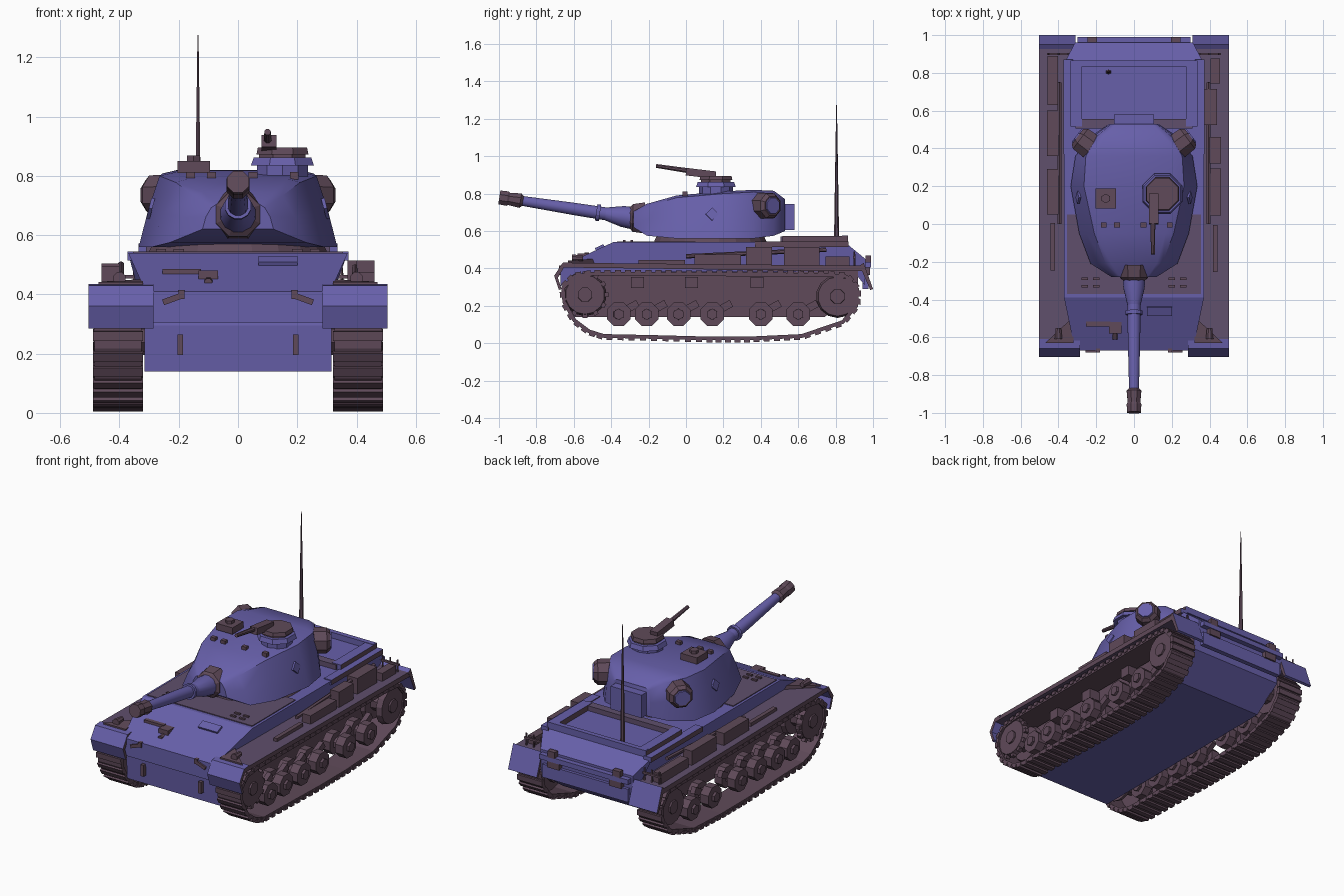
import bpy, bmesh, math
from mathutils import Vector, Matrix


def material(name, rgb):
    m = bpy.data.materials.new(name)
    m.diffuse_color = (*rgb, 1)
    return m


BLUE = material("slate blue armour", (0.135, 0.115, 0.40))
BROWN = material("dull brown metal", (0.115, 0.068, 0.10))
MID = material("violet brown plate", (0.115, 0.078, 0.15))


def finish(name, bm, mat, smooth=0):
    bmesh.ops.recalc_face_normals(bm, faces=bm.faces)
    me = bpy.data.meshes.new(name)
    bm.to_mesh(me)
    bm.free()
    me.materials.append(mat)
    ob = bpy.data.objects.new(name, me)
    bpy.context.collection.objects.link(ob)
    if smooth:
        bpy.ops.object.select_all(action='DESELECT')
        bpy.context.view_layer.objects.active = ob
        ob.select_set(True)
        bpy.ops.object.shade_smooth_by_angle(angle=math.radians(smooth))
    return ob


def loft(name, rings, mat, smooth=0, cap=True, closed=False):
    bm = bmesh.new()
    vs = [[bm.verts.new(p) for p in r] for r in rings]
    n = len(vs[0])
    for a, b in list(zip(vs, vs[1:])) + ([(vs[-1], vs[0])] if closed else []):
        for i in range(n):
            bm.faces.new((a[i], a[(i + 1) % n], b[(i + 1) % n], b[i]))
    if cap:
        bm.faces.new(vs[0])
        bm.faces.new(vs[-1])
    return finish(name, bm, mat, smooth)


def prism(name, profile, x0, x1, mat):
    return loft(name, [[(x, y, z) for y, z in profile] for x in (x0, x1)], mat)


def box(name, c, s, mat, rot=(0, 0, 0)):
    bm = bmesh.new()
    bmesh.ops.create_cube(bm, size=1, matrix=Matrix.Diagonal((*s, 1)))
    ob = finish(name, bm, mat)
    ob.location, ob.rotation_euler = c, rot
    return ob


def brown_sides(ob):
    """Faces looking sideways become brown."""
    ob.data.materials.append(BROWN)
    for f in ob.data.polygons:
        f.material_index = int(abs(f.normal.x) > 0.8)


def tube(name, stations, mat, n=10, smooth=0):
    """Round part through (point, radius) stations along one straight axis."""
    pts = [(Vector(p), r) for p, r in stations]
    d = pts[-1][0] - pts[0][0]
    q = d.to_track_quat('Z', 'Y')
    ang = [2 * math.pi * (i + 0.5) / n for i in range(n)]
    rings = [[p + q @ Vector((r * math.cos(a), r * math.sin(a), 0)) for a in ang] for p, r in pts]
    return loft(name, rings, mat, smooth)


# Lower hull: blue belly and nose, brown sides
brown_sides(prism("lower_hull", [(-0.63, 0.295), (-0.62, 0.14), (0.74, 0.14), (0.92, 0.27), (0.92, 0.42),
                                 (-0.6, 0.42)], -0.315, 0.315, BLUE))

# Upper hull with narrowed nose and sloped sides
up = prism("upper_hull", [(-0.67, 0.305), (-0.67, 0.41), (-0.39, 0.54), (0.85, 0.54), (0.96, 0.45), (0.955, 0.31),
                          (0.90, 0.38), (-0.5, 0.38)], -0.39, 0.39, BLUE)
for v in up.data.vertices:
    if v.co.y < -0.6 or (v.co.y > 0.8 and v.co.z < 0.5):
        v.co.x *= 0.8
    elif v.co.z > 0.5:
        v.co.x *= 0.95
box("front_deck_plate", (0, -0.16, 0.541), (0.71, 0.42, 0.008), MID)
# Engine deck frame
for s in (-1, 1):
    brown_sides(box("engine_deck_rail", (s * 0.305, 0.69, 0.555), (0.06, 0.35, 0.035), BLUE))
    brown_sides(box("side_vent_plate", (s * 0.348, 0.62, 0.53), (0.05, 0.5, 0.03), BLUE))
box("engine_deck_front_bar", (0, 0.53, 0.555), (0.62, 0.05, 0.03), MID)
box("engine_deck_rear_bar", (0, 0.85, 0.555), (0.66, 0.03, 0.04), BLUE)
box("rear_ledge", (0, 0.965, 0.42), (0.60, 0.05, 0.03), BLUE)
box("rear_plate_band", (0, 0.96, 0.33), (0.58, 0.03, 0.08), BLUE)

# Track path and running gear
PATH = [(-0.44, 0.035), (-0.2, 0.03), (0.1, 0.022), (0.35, 0.022), (0.62, 0.035), (0.84, 0.11), (0.915, 0.2),
        (0.92, 0.29), (0.86, 0.36), (0.75, 0.37), (-0.5, 0.375), (-0.6, 0.36), (-0.66, 0.30), (-0.655, 0.22),
        (-0.6, 0.12), (-0.52, 0.06)]
segs = [(Vector(a), Vector(b)) for a, b in zip(PATH, PATH[1:] + PATH[:1])]
for s in (-1, 1):
    rings = []
    for (a0, a), (_, b) in zip(segs[-1:] + segs[:-1], segs):
        t = (b - a0).normalized()
        nrm = Vector((t.y, -t.x))
        o, i = a + nrm * 0.006, a - nrm * 0.014
        rings.append([(s * x, p.x, p.y) for x, p in ((0.325, o), (0.485, o), (0.485, i), (0.325, i))])
    loft("track_belt", rings, BROWN, cap=False, closed=True)
    # Raised links
    bm = bmesh.new()
    for a, b in segs:
        d = b - a
        n = max(1, round(d.length / 0.055))
        for k in range(n):
            p = a + d * (k + 0.5) / n
            nrm = Vector((d.y, -d.x)).normalized() * 0.006
            m = (Matrix.Translation((s * 0.405, p.x + nrm.x, p.y + nrm.y))
                 @ Matrix.Rotation(math.atan2(d.y, d.x), 4, 'X') @ Matrix.Diagonal((0.168, 0.032, 0.022, 1)))
            bmesh.ops.create_cube(bm, size=1, matrix=m)
    finish("track_links", bm, BROWN)
    # Road wheels and swing arms
    for y in (-0.36, -0.21, -0.04, 0.14, 0.40, 0.60):
        for x0, x1 in ((0.335, 0.385), (0.42, 0.475)):
            tube("road_wheel", [((s * x0, y, 0.155), 0.068), ((s * x1, y, 0.155), 0.068)], BROWN, 8)
        tube("wheel_hub", [((s * 0.32, y, 0.155), 0.035), ((s * 0.49, y, 0.155), 0.03)], BROWN, 6)
        box("swing_arm", (s * 0.40, y + 0.05, 0.185), (0.03, 0.12, 0.04), BROWN, (0.5, 0, 0))
    # Toothed sprocket, rear idler
    for name, y, z in (("front_sprocket", -0.54, 0.26), ("rear_idler", 0.81, 0.25)):
        for x0, x1 in ((0.34, 0.365), (0.445, 0.478)):
            tube(name, [((s * x0, y, z), 0.115), ((s * x1, y, z), 0.105)], BROWN, 14)
        tube(name + "_hub", [((s * 0.31, y, z), 0.06), ((s * 0.488, y, z), 0.04)], BROWN, 8)
    for k in range(12):
        a = k * math.tau / 12
        box("sprocket_tooth", (s * 0.462, -0.54 + 0.112 * math.cos(a), 0.26 + 0.112 * math.sin(a)),
            (0.025, 0.025, 0.025), BROWN, (a, 0, 0))
    for y in (-0.26, 0.03, 0.38):
        box("return_roller", (s * 0.35, y, 0.325), (0.08, 0.07, 0.06), BROWN)

    # Fenders with front and rear flaps
    brown_sides(prism("fender", [(-0.66, 0.405), (0.94, 0.385), (0.94, 0.415), (-0.63, 0.43)],
                      s * 0.31, s * 0.503, MID))
    brown_sides(prism("front_flap", [(-0.705, 0.36), (-0.66, 0.43), (-0.61, 0.435), (-0.61, 0.42), (-0.65, 0.41),
                                     (-0.685, 0.35), (-0.665, 0.29), (-0.68, 0.285)], s * 0.285, s * 0.504, BLUE))
    brown_sides(prism("rear_flap", [(0.92, 0.41), (0.95, 0.43), (1.0, 0.29), (0.985, 0.285), (0.935, 0.40)],
                      s * 0.31, s * 0.504, BLUE))
    # Headlight with triangular guard
    tube("headlight", [((s * 0.40, -0.61, 0.455), 0.022), ((s * 0.40, -0.55, 0.455), 0.015)], BROWN, 8)
    loft("headlight_guard", [[(s * 0.47, -0.63, z), (s * 0.32, -0.63, z), (s * 0.32, -0.49, z + 0.01)]
                             for z in (0.42, 0.442)], BROWN)
    # Tow hooks and shackles
    box("tow_hook", (s * 0.22, -0.665, 0.385), (0.07, 0.03, 0.02), BROWN, (0, s * 0.35, 0))
    box("tow_hook_end", (s * 0.19, -0.665, 0.40), (0.02, 0.03, 0.03), BROWN)
    box("shackle", (s * 0.195, -0.635, 0.23), (0.02, 0.03, 0.07), BROWN)
    box("tail_lamp", (s * 0.22, 0.975, 0.45), (0.05, 0.03, 0.04), BROWN)
    box("rear_bracket", (s * 0.21, 0.965, 0.385), (0.08, 0.04, 0.04), BROWN)
    for y in (-0.29, -0.33):
        for x in (0.2, 0.26):
            box("deck_periscope", (s * x, y, 0.547), (0.035, 0.014, 0.012), BROWN)
    for x in (0.35, 0.40, 0.45):
        tube("rear_rack_post", [((s * x, 0.90, 0.41), 0.006), ((s * x, 0.90, 0.49), 0.005)], BROWN, 5)
    box("rear_rack_bar", (s * 0.40, 0.90, 0.46), (0.12, 0.012, 0.012), BROWN)

# Stowage and tools on the fenders: x, y, length, width, height
for x, y, l, w, h in ((0.405, 0.62, 0.19, 0.07, 0.10), (0.43, 0.17, 0.25, 0.06, 0.06), (0.43, 0.39, 0.14, 0.06, 0.10),
                      (0.43, -0.13, 0.25, 0.025, 0.03), (0.43, 0.81, 0.13, 0.05, 0.05), (-0.43, 0.48, 0.24, 0.06, 0.09),
                      (-0.43, 0.76, 0.26, 0.055, 0.06), (-0.43, 0.17, 0.24, 0.06, 0.08), (-0.43, -0.12, 0.25, 0.025, 0.03)):
    box("fender_stowage", (x, y, 0.415 + h / 2), (w, l, h), BROWN)
for s in (-1, 1):
    tube("tool_handle", [((s * 0.395, 0.0, 0.465), 0.012), ((s * 0.395, 0.75, 0.50), 0.012)], BROWN, 6)

# Glacis details
box("hull_gun_mount", (-0.10, -0.54, 0.455), (0.065, 0.08, 0.05), BROWN)
tube("hull_gun", [((-0.10, -0.54, 0.445), 0.018), ((-0.10, -0.61, 0.44), 0.014)], BROWN, 8)
box("glacis_bar", (-0.19, -0.53, 0.475), (0.13, 0.025, 0.02), BROWN)
box("driver_visor", (0.135, -0.46, 0.51), (0.13, 0.05, 0.02), BLUE, (0.43, 0, 0))

# Turret: near-straight sloped sides and a flat roof
tube("turret_ring", [((0, 0.13, 0.53), 0.31), ((0, 0.13, 0.575), 0.29)], BROWN, 20)
rings = []
for y, wb, zb, wt, zt in ((-0.28, 0.12, 0.62, 0.09, 0.705), (-0.21, 0.23, 0.575, 0.15, 0.745),
                          (-0.05, 0.29, 0.56, 0.21, 0.79), (0.2, 0.335, 0.56, 0.265, 0.812),
                          (0.36, 0.31, 0.56, 0.255, 0.82), (0.47, 0.22, 0.575, 0.19, 0.815), (0.53, 0.13, 0.6, 0.12, 0.77)):
    half = [(wb, zb), (wb * 0.5 + wt * 0.5 + 0.003, zb + 0.5 * (zt - zb)), (wt, zt - 0.012), (wt * 0.8, zt)]
    rings.append([(x, y, z) for x, z in half] + [(-x, y, z) for x, z in reversed(half)])
loft("turret", rings, BLUE, smooth=40)
box("turret_bustle", (0, 0.535, 0.675), (0.21, 0.09, 0.14), BLUE)
# Turret side stowage drums
for s in (-1, 1):
    c, d = Vector((s * 0.255, 0.43, 0.735)), Vector((s * 0.8, 0.6, 0))
    tube("side_drum", [(c - d * 0.05, 0.075), (c + d * 0.035, 0.072), (c + d * 0.055, 0.055)], BROWN, 8)
    tube("side_drum_cap", [(c + d * 0.05, 0.05), (c + d * 0.062, 0.045)], BLUE, 8)
    box("side_diamond", (s * 0.295, 0.14, 0.69), (0.012, 0.05, 0.05), BLUE, (math.pi / 4, -s * 0.25, 0))

# Mantlet and main gun
tube("mantlet_frame", [((0, -0.22, 0.67), 0.09), ((0, -0.285, 0.67), 0.08), ((0, -0.30, 0.672), 0.06)], BROWN, 8)
G = lambda y: (0, y, 0.695 - (y + 0.45) * 0.155)
tube("mantlet_cone", [(G(-0.25), 0.065), (G(-0.34), 0.058), (G(-0.44), 0.033)], BLUE, 12, 30)
tube("barrel_collar", [(G(-0.46), 0.046), (G(-0.48), 0.046)], BLUE, 12)
tube("gun_barrel", [(G(-0.40), 0.036), (G(-0.60), 0.034), (G(-0.92), 0.026)], BLUE, 12, 30)
tube("muzzle_brake", [(G(-0.87), 0.026), (G(-0.885), 0.042), (G(-0.945), 0.036), (G(-0.955), 0.042), (G(-0.998), 0.04)],
     BROWN, 8)

# Roof: cupola, machine gun, loader hatch, periscopes
tube("cupola_base", [((0.15, 0.16, 0.79), 0.09), ((0.15, 0.16, 0.84), 0.09)], BLUE, 10)
tube("cupola_ring", [((0.15, 0.16, 0.835), 0.115), ((0.15, 0.16, 0.862), 0.105)], BLUE, 8)
tube("cupola_neck", [((0.15, 0.16, 0.86), 0.085), ((0.15, 0.16, 0.875), 0.085)], BROWN, 8)
tube("cupola_lid", [((0.15, 0.16, 0.872), 0.095), ((0.15, 0.16, 0.895), 0.09)], BROWN, 8)
box("roof_gun_body", (0.105, 0.08, 0.908), (0.05, 0.16, 0.04), BROWN, (-0.12, 0, 0))
tube("roof_gun_barrel", [((0.10, 0.05, 0.917), 0.015), ((0.10, -0.16, 0.948), 0.011)], BROWN, 8)
box("loader_hatch", (-0.15, 0.135, 0.83), (0.11, 0.105, 0.04), BROWN)
tube("hatch_knob", [((-0.15, 0.135, 0.85), 0.025), ((-0.15, 0.135, 0.868), 0.025)], BROWN, 6)
for x in (-0.16, -0.09, 0.05, 0.19):
    box("roof_periscope", (x, -0.005, 0.80), (0.03, 0.025, 0.025), BROWN)

# Antenna
tube("antenna", [((-0.135, 0.805, 0.53), 0.014), ((-0.135, 0.805, 0.85), 0.009), ((-0.135, 0.805, 1.275), 0.002)], BROWN, 6)
